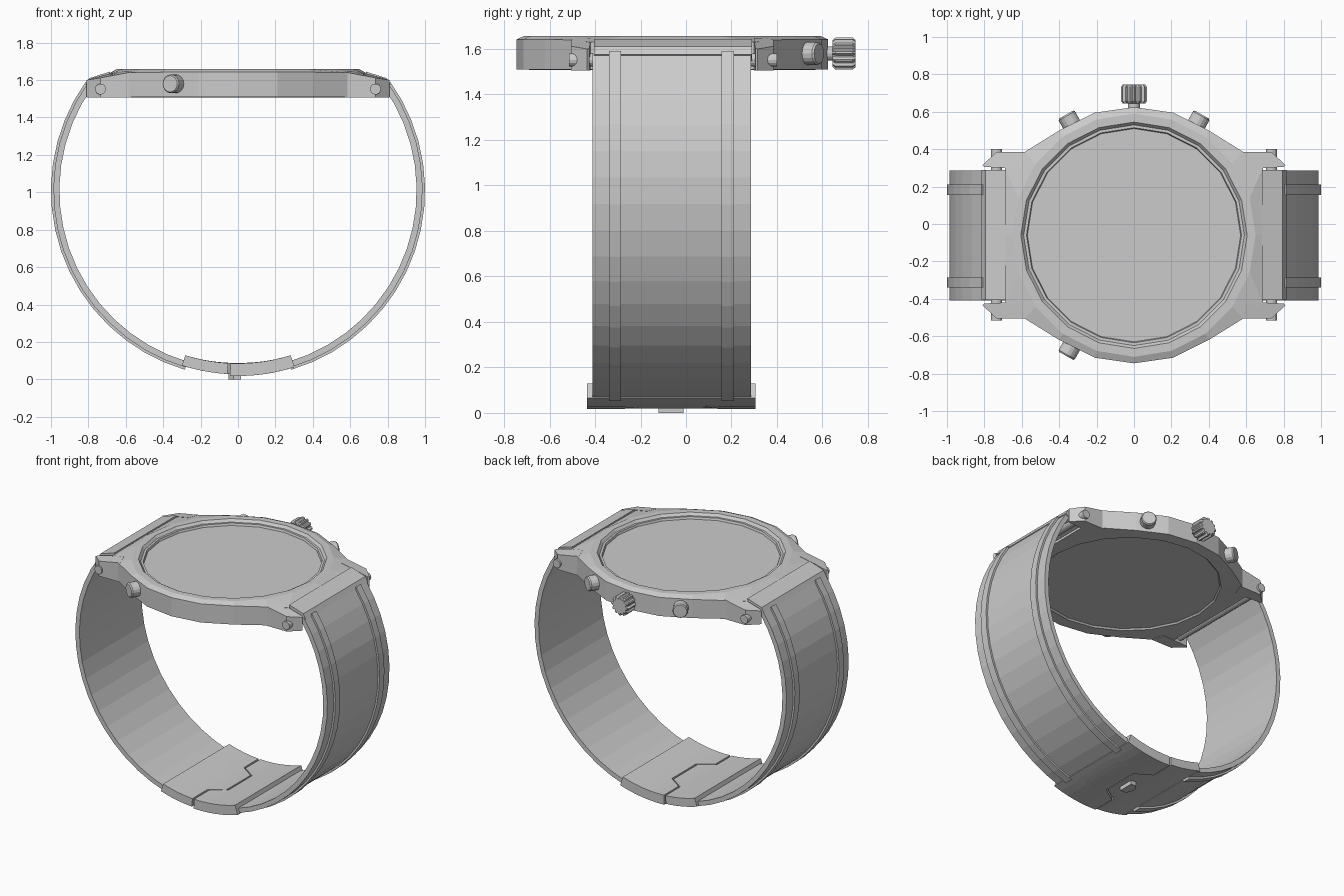
import bpy, bmesh
from math import sin, cos, pi, radians, asin
from mathutils import Vector

if "Cube" in bpy.data.objects:
    bpy.data.objects.remove(bpy.data.objects["Cube"])

YC = -0.06      # centre line of the watch in y
ZC = 1.01       # centre height of the wrist band
ZM = 1.58       # mid height of the case


def loft(name, rings, strip_caps=False):
    """Skin a list of equal-length point rings into a closed solid."""
    bm = bmesh.new()
    rows = [[bm.verts.new(p) for p in r] for r in rings]
    m = len(rows[0])
    for a, b in zip(rows, rows[1:]):
        for i in range(m):
            j = (i + 1) % m
            bm.faces.new((a[i], a[j], b[j], b[i]))
    for r in (rows[0], rows[-1]):
        if strip_caps:
            for i in range(m // 2 - 1):
                bm.faces.new((r[i], r[i + 1], r[m - 2 - i], r[m - 1 - i]))
        else:
            bm.faces.new(r)
    bmesh.ops.recalc_face_normals(bm, faces=bm.faces)
    me = bpy.data.meshes.new(name)
    bm.to_mesh(me)
    bm.free()
    ob = bpy.data.objects.new(name, me)
    bpy.context.collection.objects.link(ob)
    return ob


def arc_sheet(name, ys, starts, ends, r0, r1, n):
    """Curved plate around the wrist; start and end angle may vary with y."""
    rings = []
    for k in range(n + 1):
        t = k / n
        ang = [s + (e - s) * t for s, e in zip(starts, ends)]
        row = list(zip(ang, ys))
        inner = [(r0 * sin(a), y, ZC - r0 * cos(a)) for a, y in row]
        outer = [(r1 * sin(a), y, ZC - r1 * cos(a)) for a, y in row]
        rings.append(inner + outer[::-1])
    return loft(name, rings, True)


def rod(name, base, axis, stations, n=14, tooth=None):
    """Turned part: stations are (distance along axis, radius)."""
    base, axis = Vector(base), Vector(axis).normalized()
    up = Vector((0, 0, 1)) if abs(axis.z) < 0.9 else Vector((1, 0, 0))
    side = axis.cross(up)
    rings = []
    for d, r in stations:
        ring = []
        for i in range(n):
            a = 2 * pi * i / n
            rr = r * (tooth if tooth and i % 4 > 1 else 1)
            ring.append(base + axis * d + (side * cos(a) + up * sin(a)) * rr)
        rings.append(ring)
    return loft(name, rings)


# Case: 20-sided outline, bezel, stepped rim and recessed dial
quarter = [(0, .685, 1.642), (.21, .655, 1.642), (.40, .56, 1.642),
           (.585, .445, 1.64), (.69, .36, 1.63), (.69, 0, 1.635)]
half = quarter + [(x, -y, z) for x, y, z in quarter[-2::-1]]
outline = half + [(-x, y, z) for x, y, z in half[-2:0:-1]]


def circle(r, z):
    return [(r * sin(pi * k / 10), YC + r * cos(pi * k / 10), z) for k in range(20)]


loft("watch_case", [
    circle(.59, 1.518), circle(.60, 1.508),
    [(x, y + YC, 1.51) for x, y, z in outline],
    [(x, y + YC, z) for x, y, z in outline],
    circle(.65, 1.658), circle(.605, 1.658),
    circle(.59, 1.64), circle(.575, 1.64), circle(.57, 1.625)])

# Four lugs, mirrored in x and y
lug = [(.57, .445, 1.643), (.735, .445, 1.612), (.81, .375, 1.60),
       (.80, .365, 1.603), (.69, .36, 1.632), (.60, .36, 1.648)]
for sx in (1, -1):
    for sy in (1, -1):
        loft("lug", [[(x * sx, y * sy + YC, 1.506) for x, y, z in lug],
                     [(x * sx, y * sy + YC, z) for x, y, z in lug]])

# Band halves with raised ribs, end links and lug pins
link = [(.685, 1.645), (.795, 1.61), (.815, 1.575), (.775, 1.55), (.685, 1.525)]
for s in (1, -1):
    a0, a1 = s * radians(16.5), s * radians(125.5)
    arc_sheet("band", (-.41, .285), (a0, a0), (a1, a1), .955, .987, 16)
    for y in (-.312, .183):
        arc_sheet("band_rib", (y - .027, y + .027), (a0, a0), (a1, a1), .975, 1.0, 16)
    loft("end_link", [[(x * s, y, z) for x, z in link] for y in (-.405, .29)])
    rod("lug_pin", (.735 * s, -.515, 1.552), (0, 1, 0), [(0, .029), (.915, .029)])

# Clasp: two plates meeting at a tabbed seam, and a release button
ys = (-.435, -.27, -.20, .07, .14, .305)
seam = (-.05, -.05, .06, .06, -.05, -.05)
edge = asin(.3 / .985)
arc_sheet("clasp_left", ys, [-edge] * 6, [x - .007 for x in seam], .925, .983, 6)
arc_sheet("clasp_right", ys, [x + .007 for x in seam], [edge] * 6, .925, .992, 6)
button = [(-.05, -.09), (-.025, -.12), (.015, -.12), (.015, -.01), (-.025, -.01), (-.05, -.04)]
loft("clasp_button", [[(x, y, z) for x, y in button] for z in (0, .05)])

# Push buttons around the rim
for sx, sy in ((1, 1), (-1, 1), (-1, -1)):
    d = (sx * .49, sy * .87, 0)
    rod("push_button", (0, YC, ZM), d, [(.6, .05), (.732, .05), (.74, .044)], 16)

# Knurled crown on its stem
rod("crown_stem", (0, .58, ZM), (0, 1, 0), [(0, .032), (.08, .032)])
rod("crown", (0, .645, ZM), (0, 1, 0),
    [(0, .06), (.012, .07), (.088, .07), (.10, .06)], 48, .83)
